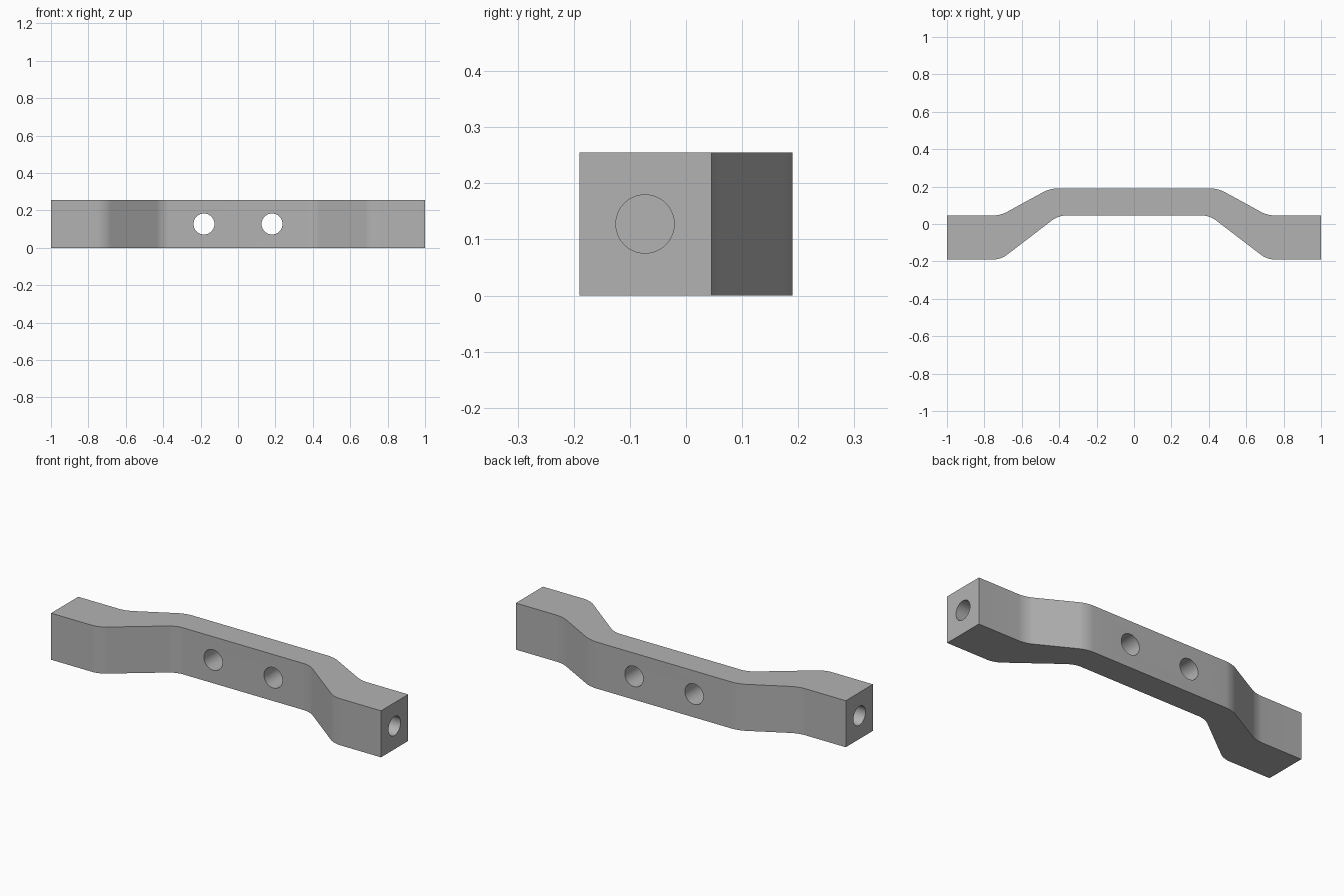
import bpy, bmesh, math

cube = bpy.data.objects.get("Cube")
if cube:
    bpy.data.objects.remove(cube, do_unlink=True)

HEIGHT = 0.255
MID = HEIGHT / 2

# Single grey material
grey = bpy.data.materials.new("plain grey")
grey.use_nodes = True
colour = (0.45, 0.45, 0.45, 1)
grey.diffuse_color = colour
grey.node_tree.nodes["Principled BSDF"].inputs["Base Color"].default_value = colour

# Cranked bar: mirrored outline with rounded bends, extruded upward
half = [(0.405, 0.045), (0.712, -0.19), (1, -0.19),
        (1, 0.045), (0.715, 0.045), (0.45, 0.19)]
outline = half + [(-x, y) for x, y in reversed(half)]
bm = bmesh.new()
verts = [bm.verts.new((x, y, 0)) for x, y in outline]
bm.faces.new(verts)
bends = [v for v in verts if abs(v.co.x) < 0.99]
bmesh.ops.bevel(bm, geom=bends, offset=0.038, segments=6,
                profile=0.5, affect='VERTICES')
top = bmesh.ops.extrude_face_region(bm, geom=bm.faces[:])["geom"]
bmesh.ops.translate(bm, vec=(0, 0, HEIGHT),
                    verts=[g for g in top if isinstance(g, bmesh.types.BMVert)])
bmesh.ops.recalc_face_normals(bm, faces=bm.faces[:])
mesh = bpy.data.meshes.new("cranked_bar")
bm.to_mesh(mesh)
bm.free()
bar = bpy.data.objects.new("cranked_bar", mesh)
bpy.context.collection.objects.link(bar)
mesh.materials.append(grey)
bpy.ops.object.select_all(action='DESELECT')
bar.select_set(True)
bpy.context.view_layer.objects.active = bar


def drill(radius, length, location, rotation):
    """Cut a round hole into the bar."""
    bpy.ops.mesh.primitive_cylinder_add(vertices=48, radius=radius, depth=length,
                                        location=location, rotation=rotation)
    cutter = bpy.context.object
    cutter.name = "hole_cutter"
    cutter.hide_render = True
    cutter.data.materials.append(grey)
    bpy.context.view_layer.objects.active = bar
    mod = bar.modifiers.new("hole", 'BOOLEAN')
    mod.operation = 'DIFFERENCE'
    mod.solver = 'EXACT'
    mod.object = cutter
    bpy.ops.object.modifier_apply(modifier=mod.name)
    bpy.data.objects.remove(cutter, do_unlink=True)


# Through holes in the middle, blind holes in the ends
for side in (-1, 1):
    drill(0.056, 0.4, (side * 0.182, 0.12, MID), (math.pi / 2, 0, 0))
    drill(0.052, 0.5, (side, -0.073, MID), (0, math.pi / 2, 0))

bar.select_set(True)
bpy.context.view_layer.objects.active = bar
bpy.ops.object.shade_smooth_by_angle(angle=math.radians(30))
